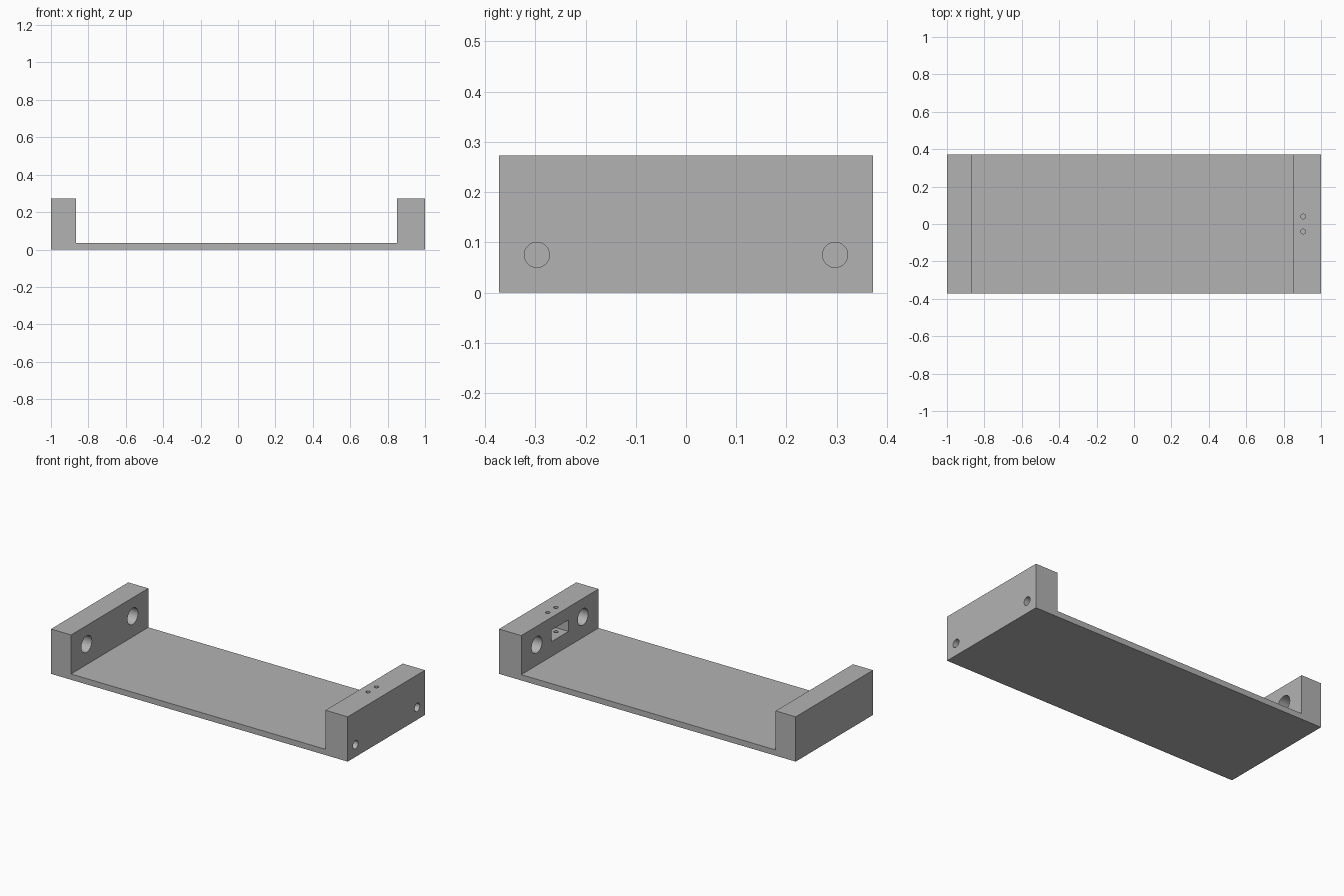
import bpy, bmesh
from math import radians
from mathutils import Matrix

cube = bpy.data.objects.get("Cube")
if cube:
    bpy.data.objects.remove(cube, do_unlink=True)

grey = bpy.data.materials.new("plain grey")
grey.use_nodes = True
colour = (0.45, 0.45, 0.45, 1)
grey.diffuse_color = colour
grey.node_tree.nodes["Principled BSDF"].inputs["Base Color"].default_value = colour

HALF_DEPTH, HEIGHT, FLOOR = 0.372, 0.273, 0.035
LEFT_INNER, RIGHT_INNER = 0.85, -0.865
SOCKET_Z = 0.16


def make_object(name, bm):
    bmesh.ops.recalc_face_normals(bm, faces=bm.faces)
    mesh = bpy.data.meshes.new(name)
    bm.to_mesh(mesh)
    bm.free()
    mesh.materials.append(grey)
    obj = bpy.data.objects.new(name, mesh)
    bpy.context.collection.objects.link(obj)
    return obj


def cylinder(name, radius, length, centre, axis):
    bm = bmesh.new()
    turn = Matrix.Rotation(radians(90), 4, "Y") if axis == "X" else Matrix()
    bmesh.ops.create_cone(bm, cap_ends=True, segments=48, radius1=radius, radius2=radius,
                          depth=length, matrix=Matrix.Translation(centre) @ turn)
    return make_object(name, bm)


def box(name, size, centre):
    bm = bmesh.new()
    bmesh.ops.create_cube(bm, size=1, matrix=Matrix.Translation(centre) @ Matrix.Diagonal((*size, 1)))
    return make_object(name, bm)


# U-shaped tray: side profile pushed through the depth
profile = [(-1, 0), (1, 0), (1, HEIGHT), (LEFT_INNER, HEIGHT), (LEFT_INNER, FLOOR),
           (RIGHT_INNER, FLOOR), (RIGHT_INNER, HEIGHT), (-1, HEIGHT)]
bm = bmesh.new()
face = bm.faces.new([bm.verts.new((x, -HALF_DEPTH, z)) for x, z in profile])
extruded = bmesh.ops.extrude_face_region(bm, geom=[face])["geom"]
bmesh.ops.translate(bm, vec=(0, 2 * HALF_DEPTH, 0),
                    verts=[v for v in extruded if isinstance(v, bmesh.types.BMVert)])
tray = make_object("tray_with_end_blocks", bm)

# Slot in the left block, then mirrored pairs of round holes
cutters = [box("slot_cutter", (0.22, 0.165, 0.07), (LEFT_INNER, 0, SOCKET_Z))]
for side in (-1, 1):
    for inner in (LEFT_INNER, RIGHT_INNER):
        cutters.append(cylinder("socket_cutter", 0.05, 0.2, (inner, side * 0.222, SOCKET_Z), "X"))
    cutters.append(cylinder("outer_hole_cutter", 0.025, 0.2, (1, side * 0.297, 0.075), "X"))
    cutters.append(cylinder("screw_hole_cutter", 0.013, 0.4, (0.905, side * 0.04, HEIGHT), "Z"))

for cutter in cutters:
    cutter.hide_render = True
    cut = tray.modifiers.new(cutter.name, "BOOLEAN")
    cut.operation, cut.solver, cut.object = "DIFFERENCE", "EXACT", cutter

# Bake the cuts and drop the cutters
bpy.ops.object.select_all(action="DESELECT")
bpy.context.view_layer.objects.active = tray
tray.select_set(True)
for name in [m.name for m in tray.modifiers]:
    bpy.ops.object.modifier_apply(modifier=name)
for cutter in cutters:
    bpy.data.objects.remove(cutter, do_unlink=True)
bpy.ops.object.shade_smooth_by_angle(angle=radians(30))
